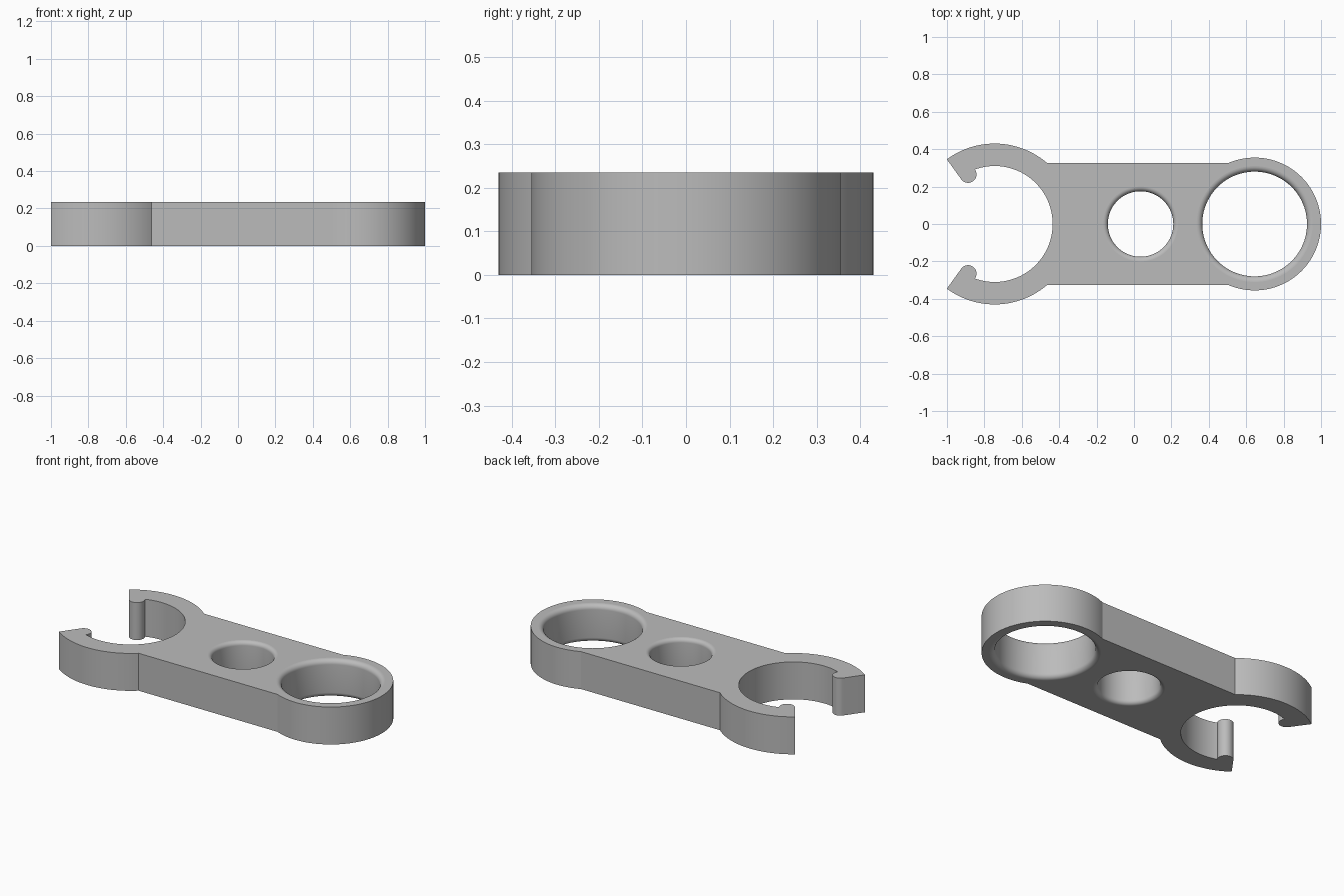
import bpy
import bmesh
from math import sin, cos, pi, radians, atan2, sqrt

cube = bpy.data.objects.get("Cube")
if cube:
    bpy.data.objects.remove(cube, do_unlink=True)

HEIGHT = 0.235
BODY_Y = 0.325                     # half width of the straight body
RING_X, RING_R = 0.645, 0.355      # closed ring end
CLIP_X, CLIP_OUT, CLIP_IN = -0.745, 0.43, 0.31   # open clip end
BULB = (-0.887, 0.265, 0.045)      # rounded catch on the clip tip
HOLES = [(RING_X, 0.28, 0.03), (0.035, 0.175, 0.025)]  # x, radius, fillet


def arc(cx, cy, r, start, end, n):
    return [(cx + r * cos(start + (end - start) * i / n),
             cy + r * sin(start + (end - start) * i / n)) for i in range(n + 1)]


def add_loop(bm, points, z):
    return [bm.verts.new((x, y, z)) for x, y in points]


def bridge(bm, a, b):
    for i in range(len(a)):
        j = (i + 1) % len(a)
        face = bm.faces.new((a[i], a[j], b[j], b[i]))
        face.smooth = True


def loop_edges(bm, loop):
    return [bm.edges.get((loop[i - 1], loop[i])) for i in range(len(loop))]


# Upper half outline, from the ring end round to the inside of the clip
ring_join = atan2(BODY_Y, -sqrt(RING_R**2 - BODY_Y**2))
clip_join = atan2(BODY_Y, sqrt(CLIP_OUT**2 - BODY_Y**2))
tip = atan2(0.345, -1.0 - CLIP_X)
half = arc(RING_X, 0, RING_R, 0, ring_join, 48)
half += arc(CLIP_X, 0, CLIP_OUT, clip_join, tip, 36)
half += arc(*BULB, tip + pi / 2, radians(396), 24)
half += arc(CLIP_X, 0, CLIP_IN, radians(110), 0, 48)
outline = half + [(x, -y) for x, y in reversed(half[1:-1])]

# Outer wall
bm = bmesh.new()
bottom = add_loop(bm, outline, 0)
top = add_loop(bm, outline, HEIGHT)
bridge(bm, bottom, top)
caps = {0: loop_edges(bm, bottom), 1: loop_edges(bm, top)}

# Bored holes with rounded lips on both faces
for cx, radius, fillet in HOLES:
    steps = [i * pi / 16 for i in range(9)]
    lip = [(radius + fillet * (1 - sin(a)), fillet * (1 - cos(a))) for a in steps]
    profile = lip + [(r, HEIGHT - z) for r, z in reversed(lip)]
    loops = [add_loop(bm, arc(cx, 0, r, 0, 2 * pi, 96)[:-1], z) for r, z in profile]
    for a, b in zip(loops, loops[1:]):
        bridge(bm, a, b)
    caps[0] += loop_edges(bm, loops[0])
    caps[1] += loop_edges(bm, loops[-1])

# Flat top and bottom faces around the holes
for edges in caps.values():
    bmesh.ops.triangle_fill(bm, use_beauty=True, use_dissolve=False, edges=edges)
bmesh.ops.recalc_face_normals(bm, faces=bm.faces[:])

mesh = bpy.data.meshes.new("clip_bracket")
bm.to_mesh(mesh)
bm.free()
bracket = bpy.data.objects.new("clip_bracket", mesh)
bpy.context.collection.objects.link(bracket)

# Grey material
grey = bpy.data.materials.new("plain_grey")
grey.use_nodes = True
colour = (0.5, 0.5, 0.5, 1)
grey.diffuse_color = colour
grey.node_tree.nodes["Principled BSDF"].inputs["Base Color"].default_value = colour
mesh.materials.append(grey)

# Smooth curved walls, crisp corners, flat caps
bpy.ops.object.select_all(action="DESELECT")
bracket.select_set(True)
bpy.context.view_layer.objects.active = bracket
bpy.ops.object.shade_smooth_by_angle(angle=radians(16))
for poly in mesh.polygons:
    if abs(poly.normal.z) > 0.999:
        poly.use_smooth = False
